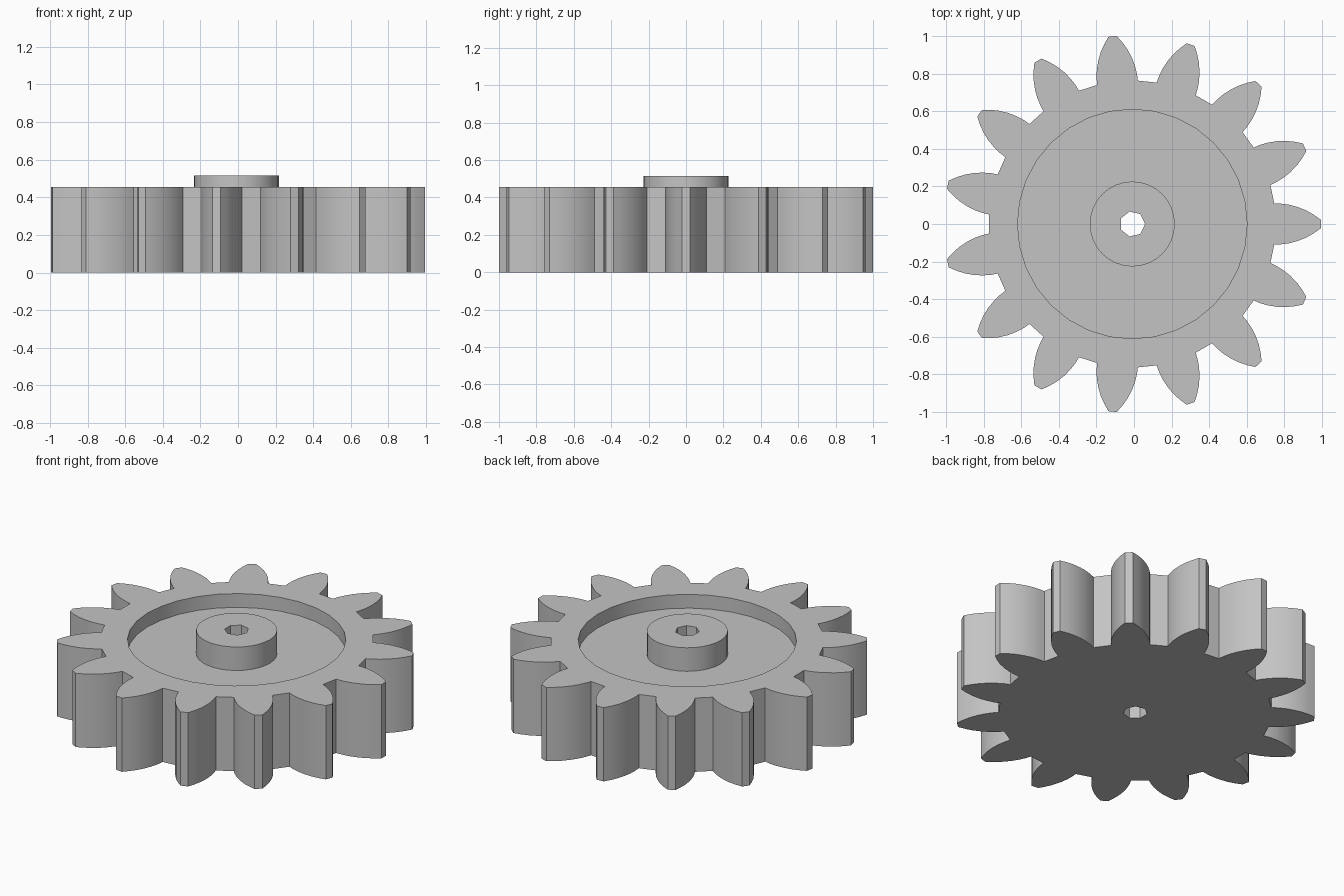
import bpy
import bmesh
from math import sin, cos, tau
from mathutils import Matrix, Vector

cube = bpy.data.objects.get("Cube")
if cube:
    bpy.data.objects.remove(cube, do_unlink=True)

TEETH = 15
CENTRE_X = -0.009
RIM_Z, FLOOR_Z, HUB_Z = 0.455, 0.37, 0.515
RECESS_R, HUB_R, BORE_R = 0.61, 0.226, 0.068

grey = bpy.data.materials.new("plain grey")
grey.use_nodes = True
COLOUR = (0.55, 0.55, 0.55, 1.0)
grey.diffuse_color = COLOUR
grey.node_tree.nodes["Principled BSDF"].inputs["Base Color"].default_value = COLOUR

# One tooth flank from root to tip, as (radial, sideways)
FLANK = [(0.755, 0.109), (0.792, 0.108), (0.835, 0.102), (0.88, 0.09),
         (0.927, 0.071), (0.967, 0.048), (1.003, 0.022)]


def gear_outline():
    tooth = [(x, -y) for x, y in FLANK] + FLANK[::-1]
    return [Matrix.Rotation(tau * i / TEETH, 2) @ Vector(p)
            for i in range(TEETH) for p in tooth]


def circle(radius, sides):
    return [Vector((radius * cos(tau * i / sides), radius * sin(tau * i / sides)))
            for i in range(sides)]


def ring(bm, outline, z):
    """Closed loop of edges at height z."""
    verts = [bm.verts.new((p.x, p.y, z)) for p in outline]
    edges = [bm.edges.new((v, verts[i - 1])) for i, v in enumerate(verts)]
    return verts, edges


def wall(bm, a, b):
    """Upright wall between two matching loops."""
    va, vb = a[0], b[0]
    for i in range(len(va)):
        bm.faces.new((va[i - 1], va[i], vb[i], vb[i - 1]))


def plate(bm, outer, inner):
    """Flat face between an outer loop and the hole inside it."""
    bmesh.ops.triangle_fill(bm, use_beauty=True, edges=outer[1] + inner[1])


def finish(bm, name):
    bmesh.ops.recalc_face_normals(bm, faces=bm.faces)
    mesh = bpy.data.meshes.new(name)
    bm.to_mesh(mesh)
    bm.free()
    mesh.materials.append(grey)
    obj = bpy.data.objects.new(name, mesh)
    obj.location.x = CENTRE_X
    bpy.context.collection.objects.link(obj)
    bpy.ops.object.select_all(action="DESELECT")
    obj.select_set(True)
    bpy.context.view_layer.objects.active = obj
    bpy.ops.object.shade_smooth_by_angle(angle=0.45)


gear, recess = gear_outline(), circle(RECESS_R, 32)
hub, bore = circle(HUB_R, 32), circle(BORE_R, 7)

# Toothed body with a round recess in its top and a bore through it
bm = bmesh.new()
base, rim = ring(bm, gear, 0), ring(bm, gear, RIM_Z)
lip, floor = ring(bm, recess, RIM_Z), ring(bm, recess, FLOOR_Z)
bore_top, bore_base = ring(bm, bore, FLOOR_Z), ring(bm, bore, 0)
wall(bm, base, rim)
wall(bm, lip, floor)
wall(bm, bore_top, bore_base)
plate(bm, rim, lip)
plate(bm, floor, bore_top)
plate(bm, base, bore_base)
finish(bm, "gear_body")

# Raised hub standing on the recess floor, with the same bore
bm = bmesh.new()
foot, top = ring(bm, hub, FLOOR_Z), ring(bm, hub, HUB_Z)
bore_foot, bore_rim = ring(bm, bore, FLOOR_Z), ring(bm, bore, HUB_Z)
wall(bm, foot, top)
wall(bm, bore_foot, bore_rim)
plate(bm, top, bore_rim)
plate(bm, foot, bore_foot)
finish(bm, "hub")
